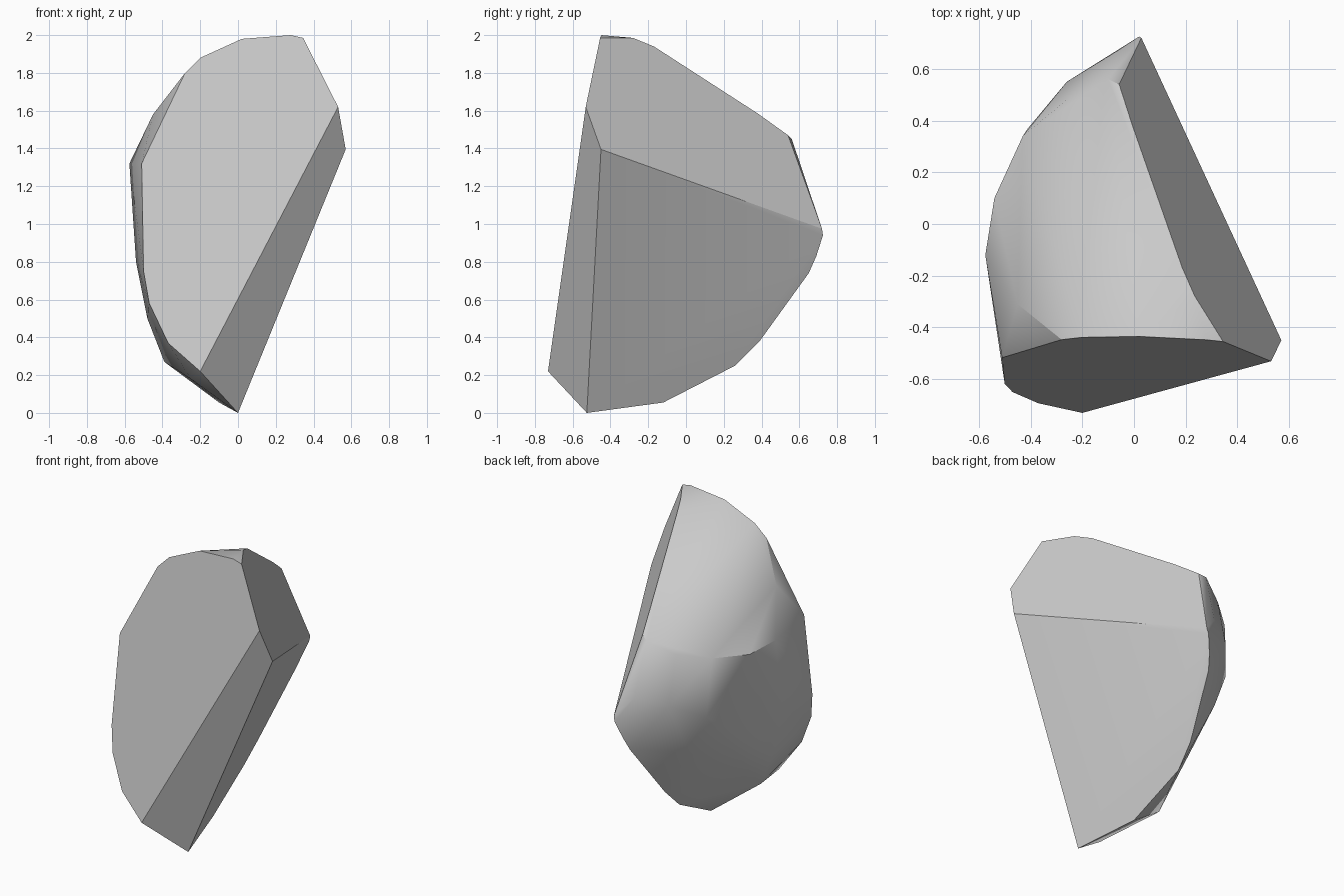
import bpy, bmesh, math

# The three big cut planes of the stone, each solved for one coordinate
def front(x, z):
    return (x, -0.782 - 0.064 * x + 0.176 * z, z)

def upper_right(y, z):
    return (0.53 - 0.604 * (y + 0.53) - 0.393 * (z - 1.62), y, z)

def lower_right(y, z):
    return (-0.306 * (y + 0.525) + 0.428 * z, y, z)

# Outline of the flat front face
points = [front(x, z) for x, z in (
    (0.53, 1.62), (0.345, 1.985), (0.28, 2.0), (0.02, 1.98), (-0.2, 1.88),
    (-0.28, 1.8), (-0.51, 1.32), (-0.50, 0.75), (-0.47, 0.58),
    (-0.37, 0.37), (-0.2, 0.22))]

# Outline of the upper right cut
points += [upper_right(y, z) for y, z in (
    (-0.28, 1.985), (-0.17, 1.94), (0.05, 1.78), (0.38, 1.585),
    (0.54, 1.47), (0.72, 0.975), (-0.45, 1.395))]

# Outline of the lower right cut
points += [lower_right(y, z) for y, z in (
    (-0.525, 0.0), (-0.28, 0.035), (-0.12, 0.055), (0.26, 0.25), (0.39, 0.38),
    (0.46, 0.49), (0.65, 0.74), (0.69, 0.83), (0.725, 0.94))]

# Rounded back and left side
points += [
    (-0.45, -0.31, 1.58), (-0.575, -0.12, 1.32), (-0.54, 0.10, 1.30),
    (-0.43, 0.34, 1.335), (-0.26, 0.48, 1.37), (-0.10, 0.56, 1.45),
    (-0.08, 0.66, 1.10), (-0.26, 0.55, 1.05), (-0.41, 0.37, 0.95),
    (-0.30, 0.40, 0.70), (-0.54, -0.25, 0.80), (-0.48, -0.24, 0.50),
    (-0.39, -0.23, 0.27), (-0.25, -0.62, 0.18)]

bm = bmesh.new()
for p in points:
    bm.verts.new(p)
hull = bmesh.ops.convex_hull(bm, input=bm.verts[:])
loose = [v for v in bm.verts if not v.link_faces]
bmesh.ops.delete(bm, geom=loose, context='VERTS')

# Merge the triangles of each flat cut into one face
bmesh.ops.dissolve_limit(bm, angle_limit=math.radians(2),
                         verts=bm.verts[:], edges=bm.edges[:])
bmesh.ops.recalc_face_normals(bm, faces=bm.faces[:])

mesh = bpy.data.meshes.new("stone")
bm.to_mesh(mesh)
bm.free()
stone = bpy.data.objects.new("stone", mesh)
bpy.context.collection.objects.link(stone)
bpy.context.view_layer.objects.active = stone
stone.select_set(True)
bpy.ops.object.shade_smooth_by_angle(angle=math.radians(30))
